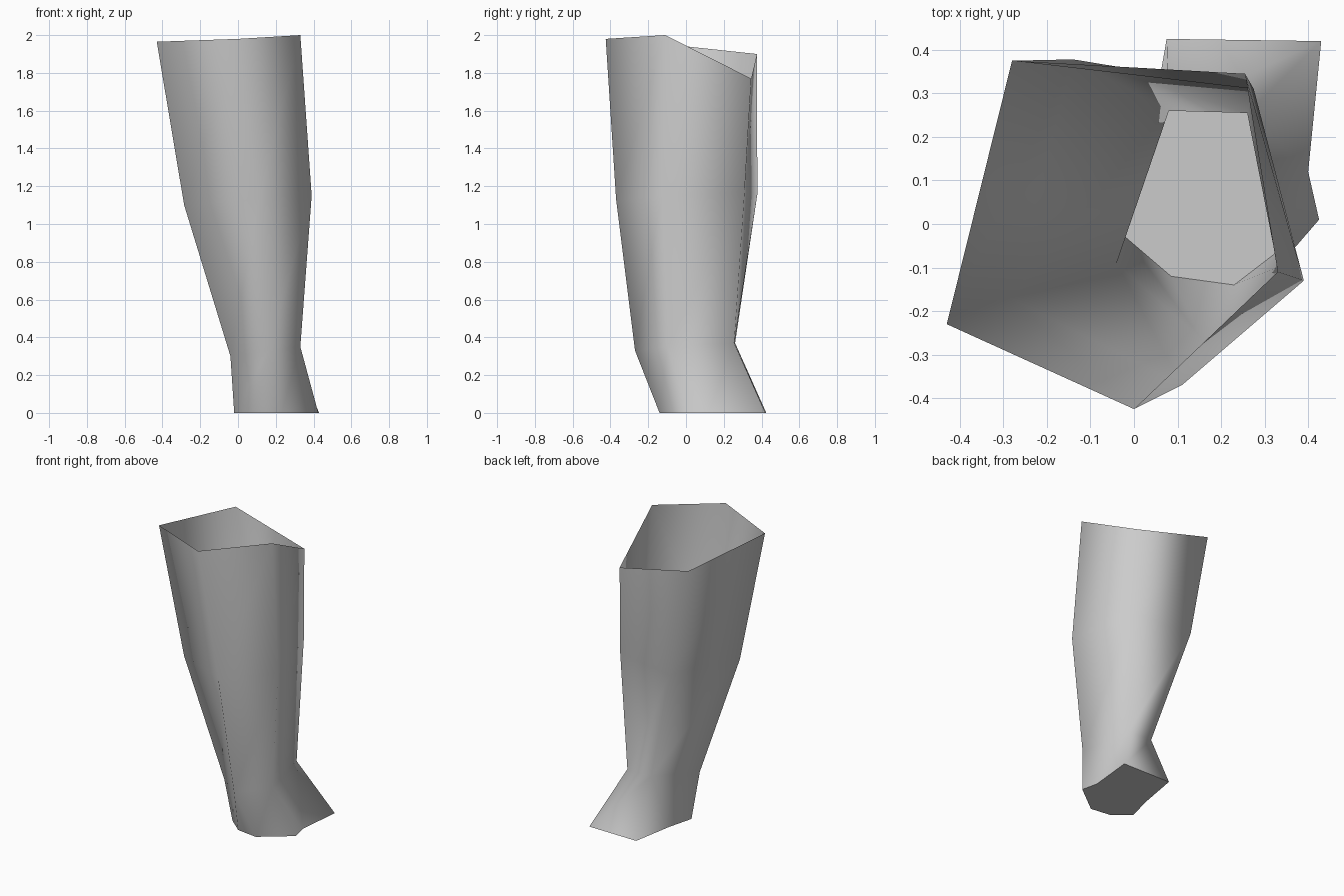
import bpy
import bmesh

if "Cube" in bpy.data.objects:
    bpy.data.objects.remove(bpy.data.objects["Cube"])

# Five-cornered cross-sections, anticlockwise from the outer front corner
RIM = [(-.43, -.23, 1.965), (0, -.425, 1.98), (.33, -.11, 2.0), (.255, .345, 1.77), (-.28, .375, 1.90)]
CALF = [(-.285, -.17, 1.10), (.11, -.37, 1.13), (.39, -.13, 1.15), (.275, .31, 1.17), (-.14, .378, 1.16)]
ANKLE = [(-.04, -.09, .30), (.16, -.27, .33), (.33, -.10, .35), (.26, .255, .37), (.08, .26, .37)]
# Sole outline; the number links each point to its ankle corner
SOLE = [(-.02, -.03, 0), (.085, -.12, 1), (.23, -.14, 1), (.425, .01, 2),
        (.40, .12, 2), (.43, .42, 3), (.075, .425, 4), (.025, .14, 4)]

bm = bmesh.new()
rim, calf, ankle = ([bm.verts.new(p) for p in ring] for ring in (RIM, CALF, ANKLE))
sole = [bm.verts.new((x, y, 0)) for x, y, _ in SOLE]

# Open-topped leg walls
for low, high in ((calf, rim), (ankle, calf)):
    for i in range(5):
        j = (i + 1) % 5
        bm.faces.new((low[i], low[j], high[j], high[i]))

# Flared foot: a triangle where two sole points share an ankle corner
for i in range(len(SOLE)):
    j = (i + 1) % len(SOLE)
    a, b = SOLE[i][2], SOLE[j][2]
    top = [ankle[a]] if a == b else [ankle[b], ankle[a]]
    bm.faces.new([sole[i], sole[j]] + top)
for f in bm.faces:
    f.smooth = True

# Flat closed sole with a crisp border
floor = bm.faces.new(sole[::-1])
for e in floor.edges:
    e.smooth = False

mesh = bpy.data.meshes.new("lower_leg")
bm.to_mesh(mesh)
bm.free()
grey = bpy.data.materials.new("plain_grey")
grey.diffuse_color = (.6, .6, .6, 1)
grey.use_nodes = True
grey.node_tree.nodes["Principled BSDF"].inputs["Base Color"].default_value = grey.diffuse_color
mesh.materials.append(grey)
leg = bpy.data.objects.new("lower_leg", mesh)
bpy.context.collection.objects.link(leg)
